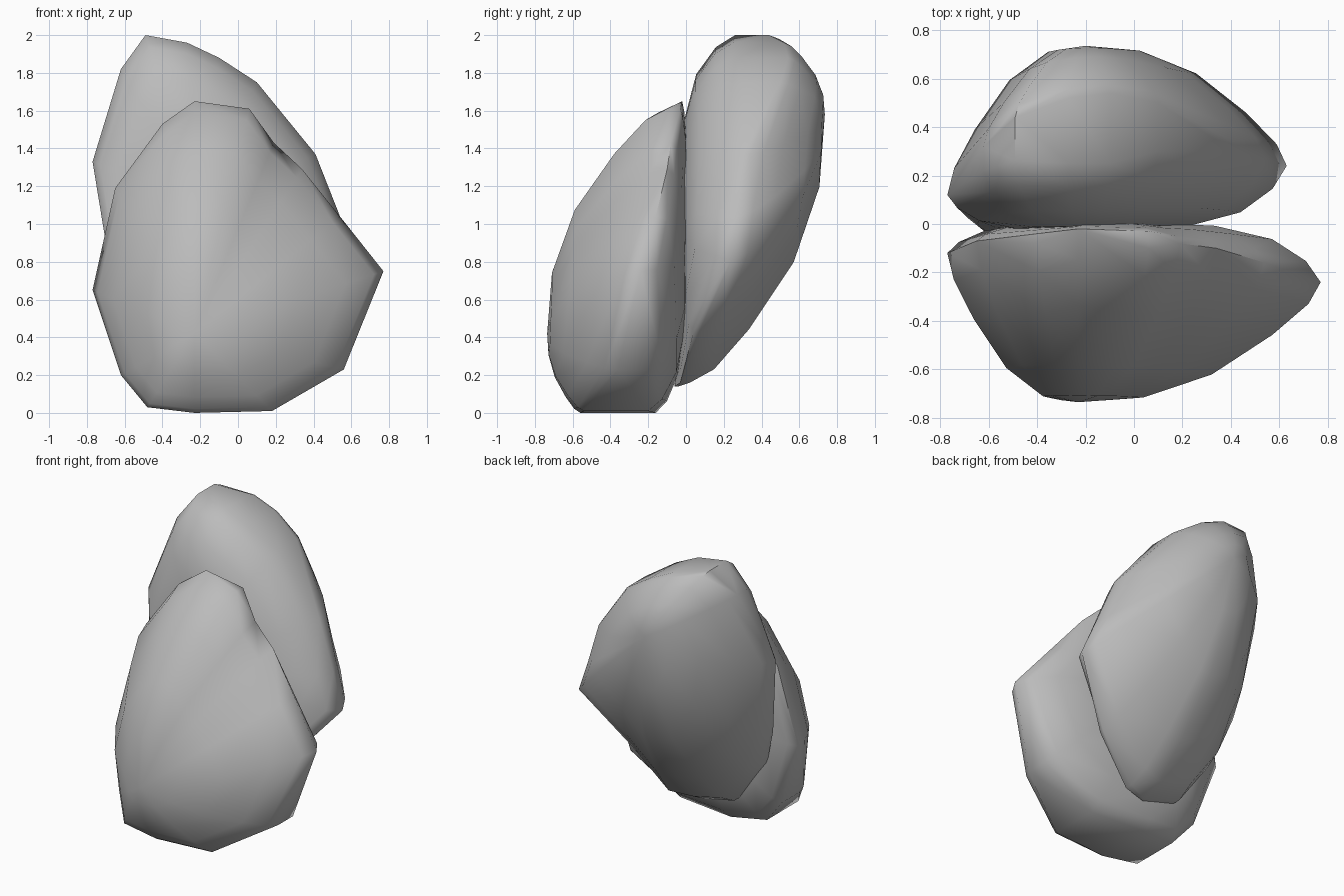
import bpy
import bmesh
import math

default_cube = bpy.data.objects.get("Cube")
if default_cube:
    bpy.data.objects.remove(default_cube, do_unlink=True)

# One plain stone colour
stone = bpy.data.materials.new("stone_grey")
stone.use_nodes = True
grey = (0.5, 0.5, 0.5, 1)
stone.diffuse_color = grey
stone.node_tree.nodes["Principled BSDF"].inputs["Base Color"].default_value = grey

# Dome sections: (outline scale, share of the depth from rim to peak)
OUTER_DOME = [(0.95, 0.18), (0.8, 0.44), (0.55, 0.77), (0.27, 0.96)]
INNER_DOME = [(0.93, 0.35), (0.77, 0.71), (0.5, 0.93)]


def join_rings(bm, first, second):
    for i in range(len(first)):
        j = (i + 1) % len(first)
        bm.faces.new((first[i], first[j], second[j], second[i]))


def add_dome(bm, rim, centre, peak_y, sections):
    """Loft rings from the rim to a peak on one side of the stone."""
    cx, cz = centre
    previous = rim
    for scale, share in sections:
        ring = []
        for vert in rim:
            x, y, z = vert.co
            ring.append(bm.verts.new((
                cx + (x - cx) * scale,
                y + (peak_y - y) * share,
                cz + (z - cz) * scale)))
        join_rings(bm, previous, ring)
        previous = ring
    peak = bm.verts.new((cx, peak_y, cz))
    for i in range(len(rim)):
        bm.faces.new((previous[i], previous[(i + 1) % len(rim)], peak))


def make_stone(name, outline, outer_centre, outer_y, inner_centre, inner_y):
    """Build a stone from an outline of (x, z, outer rim y, inner rim y)."""
    bm = bmesh.new()
    outer_rim = [bm.verts.new((x, y, z)) for x, z, y, _ in outline]
    inner_rim = [bm.verts.new((x, y, z)) for x, z, _, y in outline]
    join_rings(bm, outer_rim, inner_rim)
    add_dome(bm, outer_rim, outer_centre, outer_y, OUTER_DOME)
    add_dome(bm, inner_rim, inner_centre, inner_y, INNER_DOME)
    # The two rims meet in a single edge at the tips
    bmesh.ops.remove_doubles(bm, verts=bm.verts, dist=0.001)
    bmesh.ops.recalc_face_normals(bm, faces=bm.faces)
    mesh = bpy.data.meshes.new(name)
    bm.to_mesh(mesh)
    bm.free()
    mesh.materials.append(stone)
    stone_object = bpy.data.objects.new(name, mesh)
    bpy.context.collection.objects.link(stone_object)
    bpy.ops.object.select_all(action="DESELECT")
    stone_object.select_set(True)
    bpy.context.view_layer.objects.active = stone_object
    bpy.ops.object.shade_smooth_by_angle(angle=math.radians(60))


# Front stone, leaning back
front_outline = [
    (-0.23, 1.65, -0.02, -0.02), (0.06, 1.61, -0.1, -0.03),
    (0.19, 1.43, -0.08, -0.08), (0.34, 1.29, -0.1, -0.1),
    (0.54, 1.04, -0.16, -0.16), (0.77, 0.75, -0.24, -0.24),
    (0.56, 0.23, -0.36, -0.2), (0.18, 0.01, -0.54, -0.2),
    (-0.23, 0, -0.56, -0.16), (-0.48, 0.03, -0.54, -0.2),
    (-0.62, 0.2, -0.36, -0.16), (-0.77, 0.65, -0.12, -0.12),
    (-0.65, 1.19, -0.07, -0.07), (-0.4, 1.53, -0.08, -0.04),
]
make_stone("front_stone", front_outline, (-0.23, 0.42), -0.735, (-0.1, 0.9), 0.01)

# Rear stone, taller and raised off the ground
rear_outline = [
    (-0.49, 2, 0.44, 0.26), (-0.27, 1.96, 0.52, 0.25),
    (-0.1, 1.88, 0.54, 0.25), (0.1, 1.75, 0.5, 0.3),
    (0.41, 1.37, 0.34, 0.3), (0.54, 1.04, 0.27, 0.27),
    (0.63, 0.81, 0.24, 0.24), (0.31, 0.43, 0.07, 0.04),
    (0.04, 0.16, 0.02, -0.03), (-0.12, 0.14, -0.04, -0.06),
    (-0.37, 0.21, 0, -0.06), (-0.58, 0.51, 0.02, -0.06),
    (-0.68, 0.78, 0.06, 0.02), (-0.77, 1.33, 0.12, 0.12),
    (-0.62, 1.82, 0.32, 0.22),
]
make_stone("rear_stone", rear_outline, (-0.2, 1.58), 0.735, (-0.2, 1.1), -0.03)
